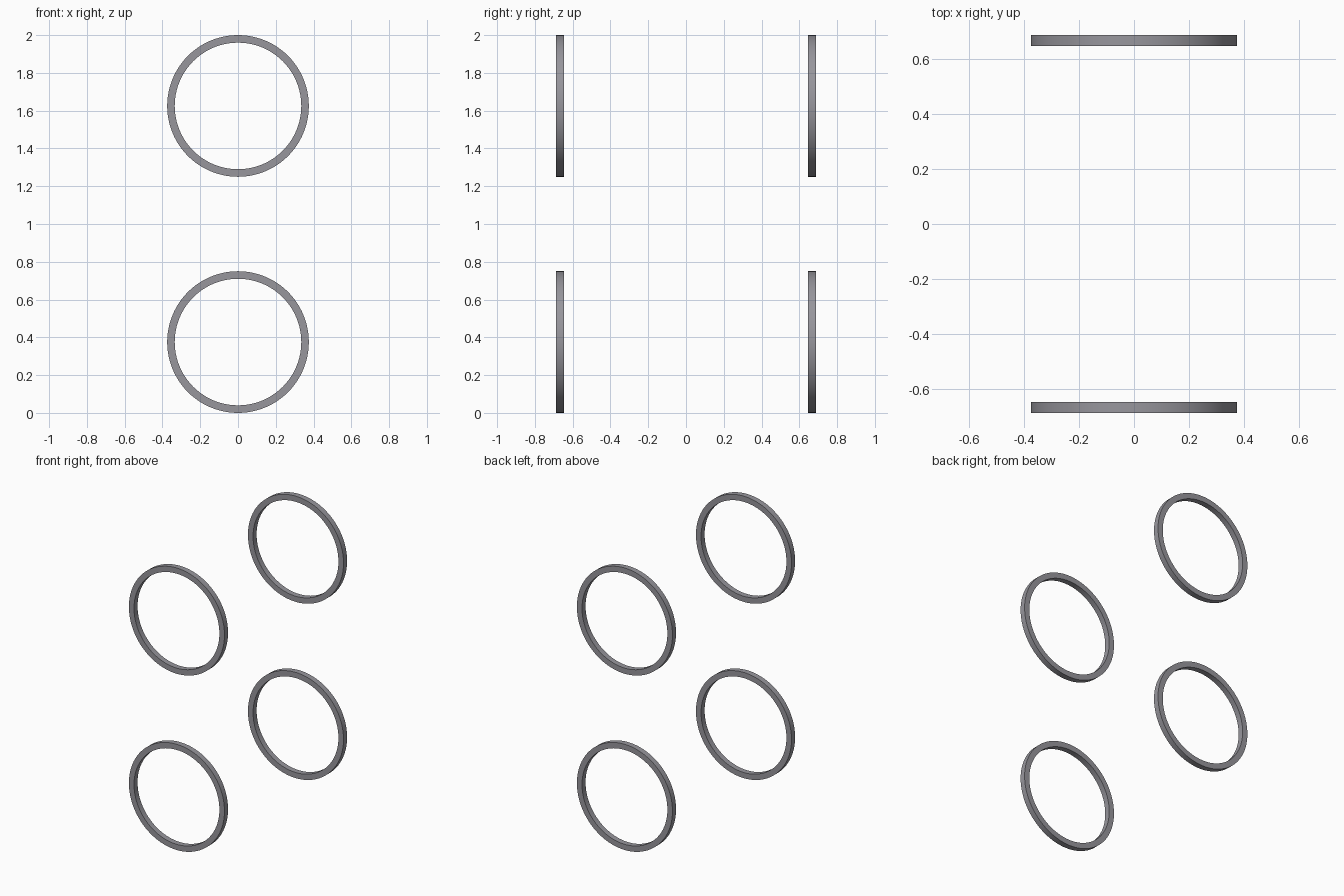
import bpy, bmesh
from math import cos, sin, tau

if "Cube" in bpy.data.objects:
    bpy.data.objects.remove(bpy.data.objects["Cube"])

R_OUT, R_IN, WIDTH = 0.375, 0.335, 0.04
SIDES = 96

dark = bpy.data.materials.new("dark_grey")
dark.diffuse_color = (0.31, 0.305, 0.335, 1)
dark.use_nodes = True
dark.node_tree.nodes["Principled BSDF"].inputs["Base Color"].default_value = dark.diffuse_color


def ring(name, y, z):
    """Flat band with a rectangular section, axis along y."""
    bm = bmesh.new()
    section = [(R_OUT, -WIDTH / 2), (R_OUT, WIDTH / 2),
               (R_IN, WIDTH / 2), (R_IN, -WIDTH / 2)]
    loops = []
    for i in range(SIDES):
        a = tau * i / SIDES
        loops.append([bm.verts.new((r * cos(a), d, r * sin(a))) for r, d in section])
    for i in range(SIDES):
        a, b = loops[i], loops[(i + 1) % SIDES]
        for k in range(4):
            n = (k + 1) % 4
            bm.faces.new((a[k], a[n], b[n], b[k]))
    bmesh.ops.recalc_face_normals(bm, faces=bm.faces)
    mesh = bpy.data.meshes.new(name)
    bm.to_mesh(mesh)
    bm.free()
    mesh.materials.append(dark)
    obj = bpy.data.objects.new(name, mesh)
    obj.location = (0, y, z)
    bpy.context.collection.objects.link(obj)
    bpy.ops.object.select_all(action='DESELECT')
    obj.select_set(True)
    bpy.context.view_layer.objects.active = obj
    bpy.ops.object.shade_smooth_by_angle()


# Two rings in front and two behind, at two heights
for side, y in (("front", -0.667), ("back", 0.667)):
    for level, z in (("lower", 0.375), ("upper", 1.625)):
        ring(f"{side}_{level}_ring", y, z)
